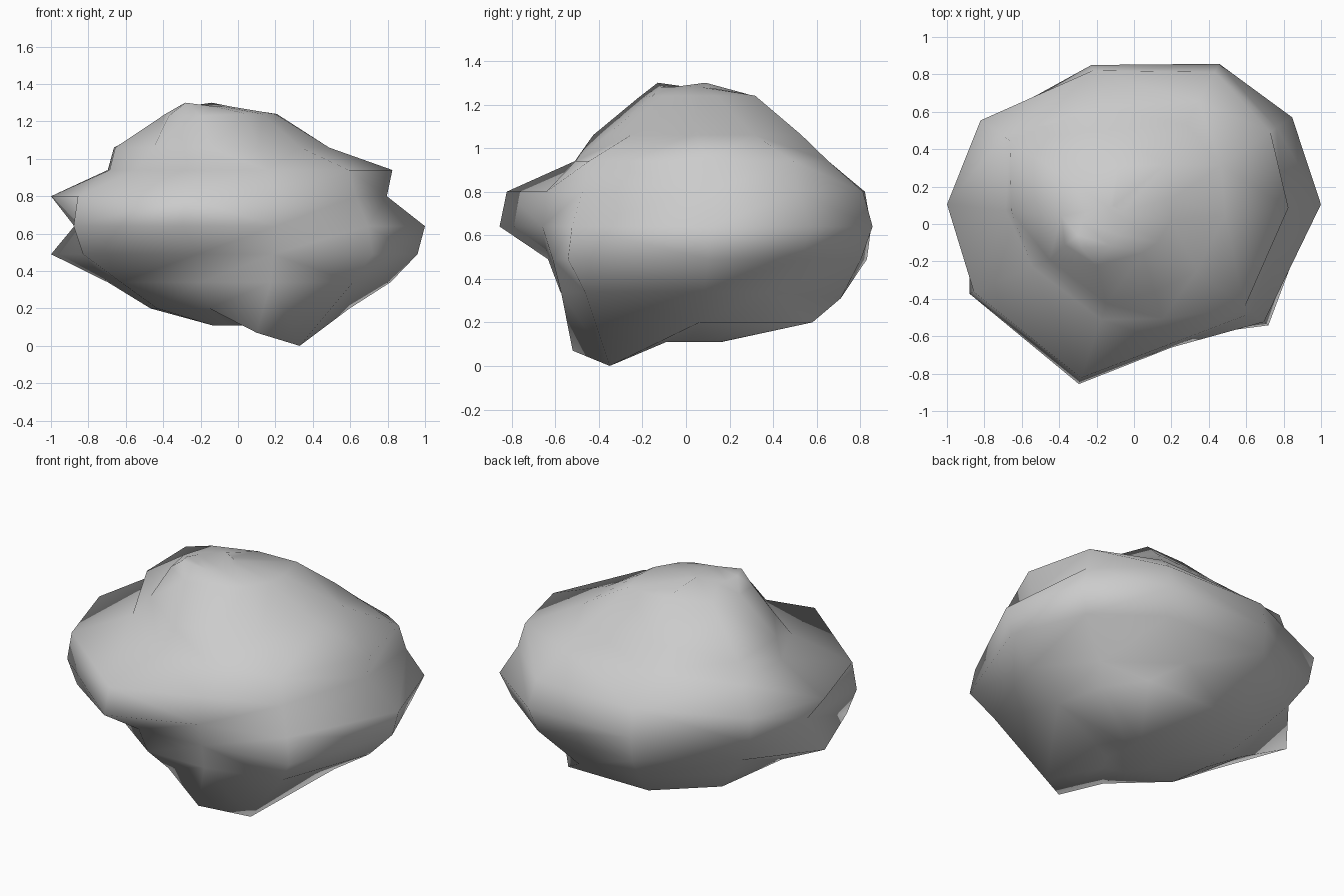
import bpy, bmesh
from math import radians, cos, sin

# Compass directions (degrees) of the boulder's main corners
ANGLES = [6, 34, 62, 105, 146, 174, 203, 251, 287, 323]

# Cross-sections: height, centre x, radius toward each corner
SECTIONS = [
    (0.11, 0.00, [.10, .15, .18, .17, .15, .13, .15, .17, .20, .15]),
    (0.20, 0.00, [.60, .64, .70, .60, .55, .47, .47, .47, .54, .48]),
    (0.34, 0.00, [.82, .68, .74, .74, .70, .70, .68, .61, .60, .77]),
    (0.49, 0.00, [.965, .95, .91, .86, .85, 1.005, .90, .67, .64, .90]),
    (0.64, 0.00, [1.005, 1.02, .97, .88, .96, .88, .955, .905, .69, .87]),
    (0.80, 0.00, [.80, .92, .92, .85, .99, 1.005, .93, .87, .67, .79]),
    (0.94, 0.00, [.83, .88, .74, .65, .84, .69, .59, .54, .53, .74]),
    (1.06, 0.00, [.49, .56, .60, .52, .80, .66, .49, .45, .38, .42]),
    (1.24, 0.00, [.20, .25, .36, .32, .40, .39, .32, .22, .16, .16]),
    (1.28, -.16, [.12, .12, .11, .10, .12, .12, .13, .14, .12, .10]),
]
# Low foot on the front right, undercut at the back, and the two summits
MOVED = {(1, 8): (.10, -.52, .07), (1, 9): (.33, -.35, 0),
         (1, 2): (.38, .58, .20), (2, 2): (.22, .71, .31),
         (8, 6): (-.37, -.11, 1.23), (8, 7): (-.20, -.22, 1.23),
         (9, 6): (-.30, -.06, 1.29), (9, 7): (-.28, -.13, 1.30),
         (9, 3): (-.14, .09, 1.30)}

bm = bmesh.new()
rings = []
for i, (z, cx, radii) in enumerate(SECTIONS):
    rings.append([bm.verts.new(MOVED.get(
        (i, j), (cx + r * cos(radians(a)), r * sin(radians(a)), z)))
        for j, (a, r) in enumerate(zip(ANGLES, radii))])

# Skin between neighbouring sections, then close the ends
n = len(ANGLES)
for low, high in zip(rings, rings[1:]):
    for j in range(n):
        k = (j + 1) % n
        bm.faces.new((low[j], low[k], high[k], high[j]))
bm.faces.new(rings[0][::-1])
bm.faces.new(rings[-1])
bmesh.ops.triangulate(bm, faces=bm.faces[:])
bmesh.ops.recalc_face_normals(bm, faces=bm.faces[:])
for f in bm.faces:
    f.smooth = True

# Boulder
mesh = bpy.data.meshes.new("boulder")
bm.to_mesh(mesh)
bm.free()
boulder = bpy.data.objects.new("boulder", mesh)
bpy.context.collection.objects.link(boulder)
